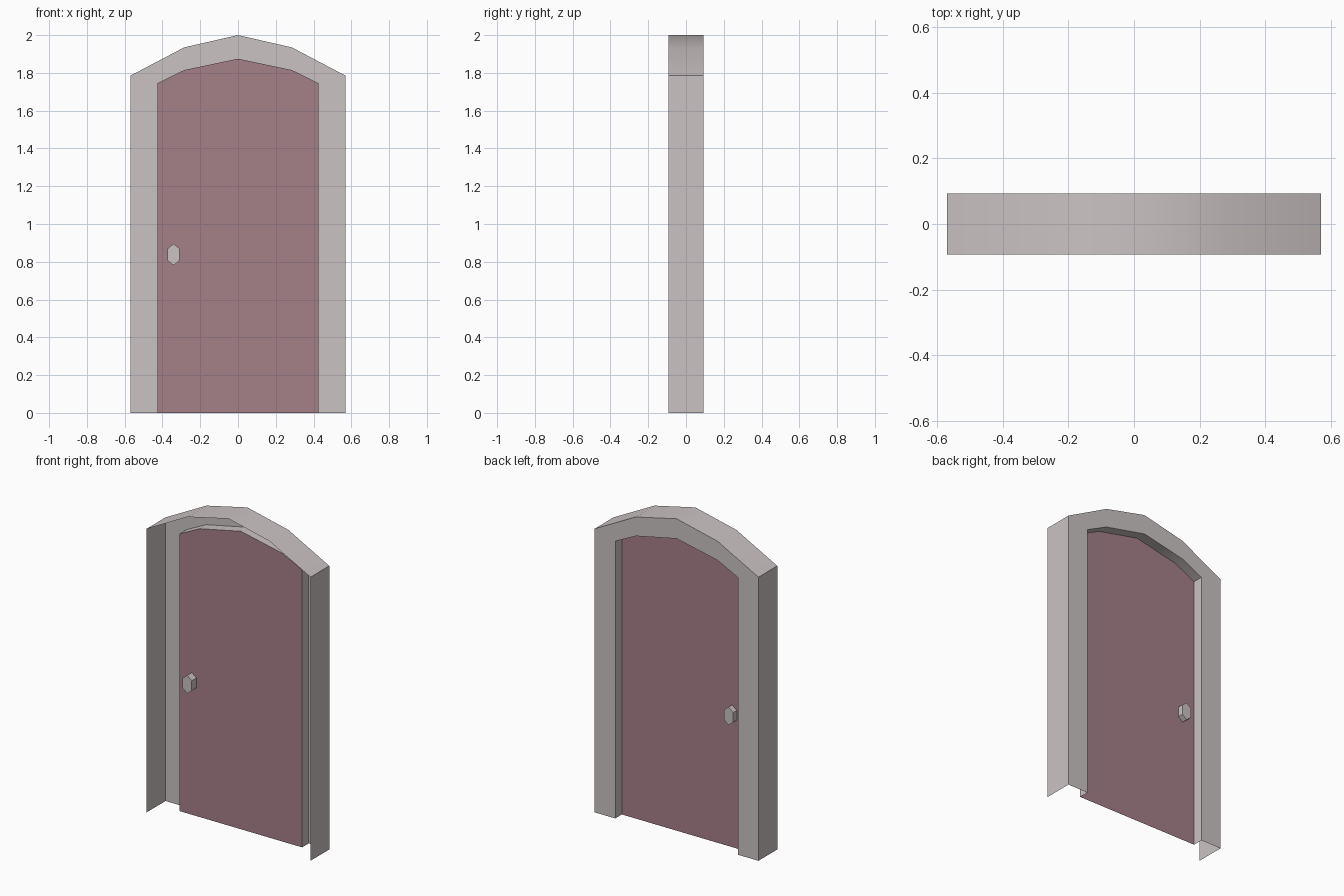
import bpy
import bmesh

if "Cube" in bpy.data.objects:
    bpy.data.objects.remove(bpy.data.objects["Cube"])


def material(name, color):
    m = bpy.data.materials.new(name)
    m.diffuse_color = (*color, 1)
    m.use_nodes = True
    m.node_tree.nodes["Principled BSDF"].inputs["Base Color"].default_value = m.diffuse_color
    return m


STONE = material("pale_grey", (0.60, 0.545, 0.55))
WOOD = material("dusty_rose", (0.375, 0.215, 0.25))

BACK, FRONT, DOOR_Y = 0.0935, -0.0935, 0.028


def arch(half):
    """Mirror a right-hand half profile (base to apex) into a full arch."""
    return half + [(-x, z) for x, z in reversed(half[:-1])]


OUTER = arch([(0.57, 0), (0.57, 1.785), (0.285, 1.935), (0, 2)])
INNER = arch([(0.427, 0), (0.427, 1.745), (0.285, 1.815), (0, 1.875)])


def loft(name, mat, sections, closed=False, caps=False):
    """Skin between (profile, y) sections, optionally closed and capped."""
    bm = bmesh.new()
    loops = [[bm.verts.new((x, y, z)) for x, z in p] for p, y in sections]
    n = len(loops[0])
    for a, b in zip(loops, loops[1:]):
        for i in range(n if closed else n - 1):
            j = (i + 1) % n
            bm.faces.new((a[i], b[i], b[j], a[j]))
    if caps:
        bm.faces.new(loops[0])
        if len(loops) > 1:
            bm.faces.new(loops[-1][::-1])
    me = bpy.data.meshes.new(name)
    bm.to_mesh(me)
    bm.free()
    me.materials.append(mat)
    ob = bpy.data.objects.new(name, me)
    bpy.context.collection.objects.link(ob)
    bpy.ops.object.select_all(action='DESELECT')
    ob.select_set(True)
    bpy.context.view_layer.objects.active = ob
    bpy.ops.object.shade_smooth_by_angle(angle=0.6)
    return ob


# Frame shell, open at the front: outer wall, back face, inner jamb
loft("door_frame", STONE,
     [(OUTER, FRONT), (OUTER, BACK), (INNER, BACK), (INNER, DOOR_Y)])

# Door panel, a single sheet at the end of the jamb
# (listed right to left over the apex, so it faces the front)
loft("door_panel", WOOD, [(INNER, DOOR_Y)], caps=True)

# Six-sided knobs on both sides of the door
KNOB = [(-0.341 + x, 0.838 + z) for x, z in
        [(0.032, -0.031), (0.032, 0.031), (0, 0.057),
         (-0.032, 0.031), (-0.032, -0.031), (0, -0.057)]]
loft("door_knob", STONE, [(KNOB, DOOR_Y - 0.047), (KNOB, DOOR_Y + 0.036)],
     closed=True, caps=True)
